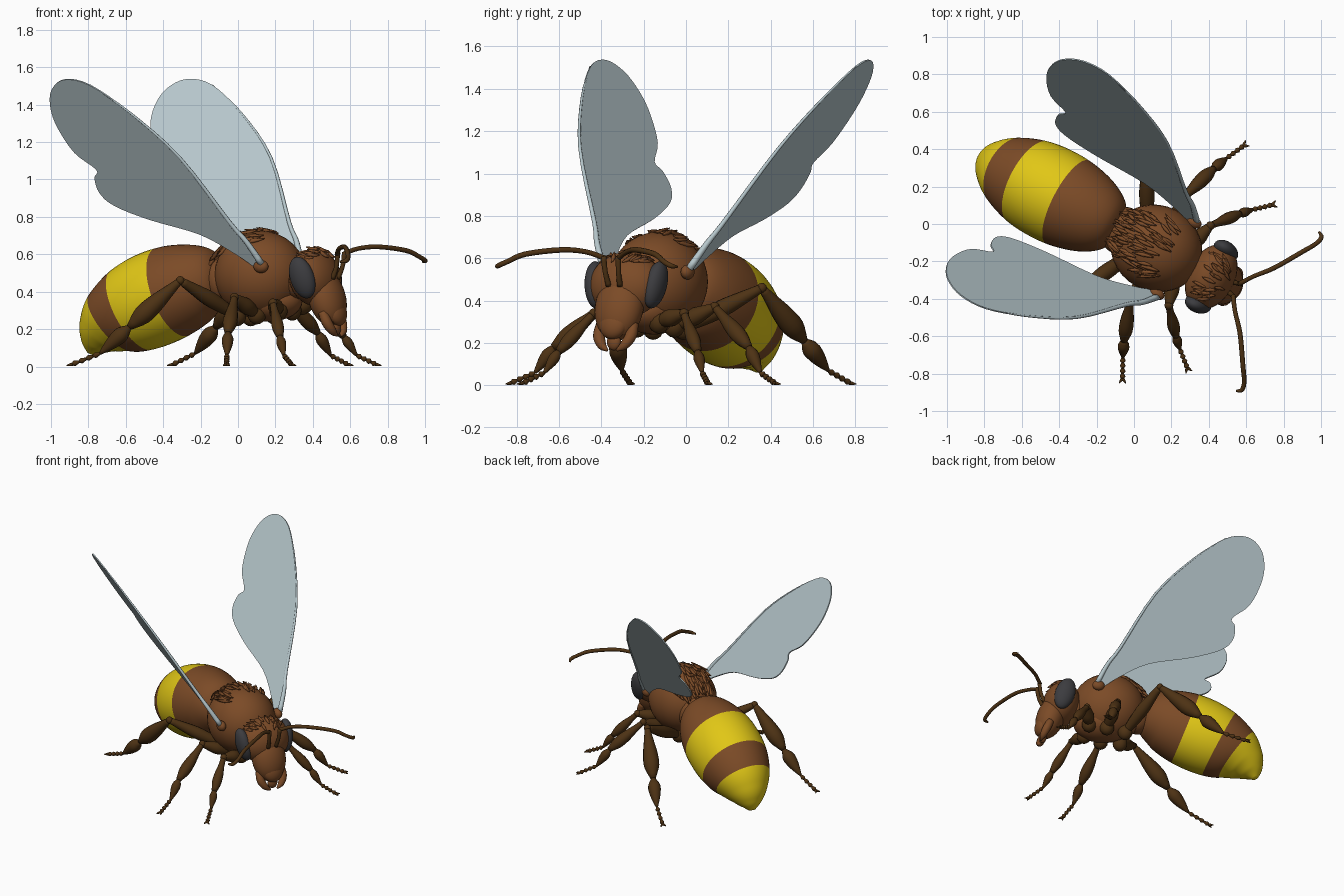
import bpy, bmesh, math, random
from mathutils import Vector, Matrix, Euler

random.seed(4)
if "Cube" in bpy.data.objects:
    bpy.data.objects.remove(bpy.data.objects["Cube"])

# The insect is built along its own axis (x forward, y left), then turned
FRAME = Matrix.Translation((0.12, -0.13, 0)) @ Matrix.Rotation(math.radians(-27.5), 4, 'Z')


def material(name, rgb):
    m = bpy.data.materials.new(name)
    m.use_nodes = True
    m.diffuse_color = (*rgb, 1)
    m.node_tree.nodes["Principled BSDF"].inputs["Base Color"].default_value = (*rgb, 1)
    return m


BROWN = material("body_brown", (0.2, 0.07, 0.02))
YELLOW = material("band_yellow", (0.75, 0.57, 0.008))
DARK = material("leg_dark_brown", (0.075, 0.032, 0.007))
EYE = material("eye_grey", (0.045, 0.045, 0.05))
WING = material("wing_pale_blue", (0.47, 0.57, 0.6))


def finish(name, bm, mats, smooth=True):
    bmesh.ops.recalc_face_normals(bm, faces=bm.faces)
    me = bpy.data.meshes.new(name)
    for f in bm.faces:
        f.smooth = smooth
    bm.to_mesh(me)
    bm.free()
    for m in mats:
        me.materials.append(m)
    ob = bpy.data.objects.new(name, me)
    bpy.context.collection.objects.link(ob)
    ob.matrix_world = FRAME
    return ob


def add_ball(bm, pos, radii, rot=(0, 0, 0), seg=32):
    mat = Matrix.LocRotScale(Vector(pos), Euler([math.radians(a) for a in rot]), Vector(radii))
    bmesh.ops.create_uvsphere(bm, u_segments=seg, v_segments=seg // 2, radius=1, matrix=mat)


def ball(name, pos, radii, mat, rot=(0, 0, 0)):
    bm = bmesh.new()
    add_ball(bm, pos, radii, rot)
    return finish(name, bm, [mat])


def smooth_path(pts, sub):
    """Catmull-Rom interpolation of points of any dimension."""
    p = [Vector(q) for q in pts]
    p = [2 * p[0] - p[1]] + p + [2 * p[-1] - p[-2]]
    out = []
    for a, b, c, d in zip(p, p[1:], p[2:], p[3:]):
        for k in range(sub):
            t = k / sub
            out.append(0.5 * (2 * b + (c - a) * t + (2 * a - 5 * b + 4 * c - d) * t * t
                              + (3 * b - a - 3 * c + d) * t ** 3))
    return out + [p[-2]]


def add_tube(bm, pts, sub=4, seg=12, rule=None):
    """Round sweep through (x, y, z, radius) points."""
    path = smooth_path(pts, sub)
    pos = [q.xyz for q in path]
    side, rings = Vector((0.1, 1, 0.2)), []
    for i, c in enumerate(pos):
        t = (pos[min(i + 1, len(pos) - 1)] - pos[max(i - 1, 0)]).normalized()
        side = (side - t * side.dot(t)).normalized()
        other = t.cross(side)
        r = max(path[i][3], 0.002)
        rings.append([bm.verts.new(c + r * (math.cos(a) * side + math.sin(a) * other))
                      for a in (2 * math.pi * k / seg for k in range(seg))])
    for i, (a, b) in enumerate(zip(rings, rings[1:])):
        for k in range(seg):
            f = bm.faces.new((a[k], a[(k + 1) % seg], b[(k + 1) % seg], b[k]))
            if rule:
                f.material_index = rule((pos[i] + pos[i + 1]) / 2)
    bm.faces.new(rings[0])
    last = bm.faces.new(rings[-1])
    if rule:
        last.material_index = rule(pos[-1])


# Abdomen: a drooping sweep with yellow bands chosen by position along it
def band(c):
    return 1 if -0.77 < c.x < -0.53 or c.x < -0.89 else 0


bm = bmesh.new()
add_tube(bm, [(-.22, 0, .47, .05), (-.26, 0, .465, .14), (-.36, 0, .45, .205), (-.5, 0, .41, .245),
              (-.64, 0, .36, .255), (-.77, 0, .305, .24), (-.88, 0, .245, .2), (-.955, 0, .18, .145),
              (-1.0, 0, .12, .085), (-1.025, 0, .07, .02)], sub=8, seg=48, rule=band)
finish("abdomen", bm, [BROWN, YELLOW])

# Thorax, waist and neck
ball("thorax", (0, 0, .49), (.25, .23, .235), BROWN)
ball("thorax_underside", (.05, 0, .35), (.19, .14, .11), BROWN)
ball("waist", (-.21, 0, .46), (.1, .13, .13), BROWN)
ball("neck", (.23, 0, .47), (.09, .1, .11), BROWN)

# Head: skull, tapering face and a raised lip plate
ball("skull", (.33, 0, .475), (.125, .185, .155), BROWN, (0, -12, 0))
ball("face", (.4, 0, .37), (.095, .12, .165), BROWN, (0, -18, 0))
ball("lip_plate", (.455, 0, .3), (.05, .075, .085), BROWN, (0, -18, 0))
ball("tongue", (.455, 0, .205), (.025, .035, .04), BROWN)


# Fur: flat locks lying on the body
def locks(name, centre, radii, count, lean, spread, length):
    bm = bmesh.new()
    c = Vector(centre)
    for _ in range(count):
        tilt = math.radians(lean + random.uniform(-spread, spread))
        roll = math.radians(random.uniform(-48, 48))
        n = Vector((math.sin(tilt), math.cos(tilt) * math.sin(roll), math.cos(tilt) * math.cos(roll)))
        p = c + Vector([n[i] * radii[i] for i in range(3)])
        back = Vector((-1, n.y * random.uniform(0, 1.2), 0))
        back = (back - n * back.dot(n)).normalized() * length * random.uniform(.7, 1.2)
        add_tube(bm, [(*(p - back * .5), .003), (*p, .011),
                      (*(p + back * .5 + n * .012), .002)], sub=2, seg=6)
    finish(name, bm, [BROWN])


locks("thorax_fur", (0, 0, .49), (.25, .23, .24), 60, -22, 32, .11)
locks("rear_fur", (-.03, 0, .49), (.25, .23, .22), 24, -48, 12, .09)
locks("head_fur", (.33, 0, .475), (.12, .17, .155), 30, 5, 28, .07)

# Wing outline as (forward, up) from the hinge; the plane leans outward
OUTLINE = [(.015, .01), (-.045, .13), (-.116, .23), (-.322, .578), (-.563, .818), (-.77, .965),
           (-.922, .995), (-1.023, .941), (-1.062, .845), (-1.052, .738), (-.988, .604), (-.877, .513),
           (-.904, .47), (-.899, .39), (-.825, .32), (-.625, .246), (-.326, .166), (-.13, .06), (-.01, -.02)]
# Leg joints: hip, knee, shin end, ankle, toe; then the shin thickness
LEGS = {
    "front": ([(.15, .08, .3), (.2, .24, .34), (.31, .37, .16), (.36, .42, .06), (.44, .49, .012)], .032),
    "middle": ([(.03, .1, .28), (0, .3, .37), (.075, .52, .18), (.11, .6, .06), (.16, .7, .012)], .038),
    "hind": ([(-.1, .08, .27), (-.27, .41, .46), (-.53, .5, .21), (-.68, .55, .07), (-.83, .585, .012)], .052),
}


def limb(bm, a, b, profile):
    """Straight limb segment with radii spread evenly along it."""
    n = len(profile) - 1
    add_tube(bm, [(*a.lerp(b, i / n), r) for i, r in enumerate(profile)], sub=3)


for s, label in ((1, "left"), (-1, "right")):
    def side(p):
        return Vector((p[0], p[1] * s, p[2]))

    # Wing membrane, leading vein and hinge
    def on_wing(q):
        return side((.11 + q[0], .22 + .6 * q[1] + .12 * q[0], .54 + q[1]))

    bm = bmesh.new()
    bm.faces.new([bm.verts.new(on_wing(q)) for q in smooth_path(OUTLINE + OUTLINE[:1], 4)[:-1]])
    wing = finish(label + "_wing", bm, [WING], smooth=False)
    solid = wing.modifiers.new("thickness", 'SOLIDIFY')
    solid.thickness, solid.offset = .008, 0
    bm = bmesh.new()
    add_tube(bm, [(*on_wing(q), r) for q, r in zip(OUTLINE, (.018, .014, .011, .008, .006, .004))], seg=8)
    finish(label + "_wing_vein", bm, [WING])
    ball(label + "_wing_hinge", side((.115, .215, .535)), (.042, .03, .035), BROWN)

    # Eye, jaw and cheek feeler
    ball(label + "_eye", side((.335, .16, .475)), (.068, .048, .115), EYE, (-8 * s, -16, 0))
    bm = bmesh.new()
    add_tube(bm, [(*side(p), r) for p, r in (((.42, .085, .29), .025), ((.445, .085, .235), .028),
                                            ((.465, .06, .19), .022), ((.475, .025, .165), .006))])
    finish(label + "_jaw", bm, [BROWN])

    # Antenna: upright stalk, elbow and long whip
    bm = bmesh.new()
    add_tube(bm, [(*side(p), r) for p, r in (((.45, .03, .47), .014), ((.475, .035, .53), .012),
                                            ((.487, .04, .61), .014))])
    add_tube(bm, [(*side(p), r) for p, r in (
        ((.48, .035, .6), .013), ((.53, .107, .63), .012), ((.607, .198, .64), .013), ((.7, .343, .62), .013),
        ((.745, .415, .585), .012), ((.755, .46, .565), .012), ((.73, .48, .56), .006))])
    finish(label + "_antenna", bm, [DARK])

    # Legs: thigh, shin, foot, then small toe beads and claws
    for name, (joints, w) in LEGS.items():
        hip, knee, shin, ankle, toe = [side(j) for j in joints]
        bm = bmesh.new()
        add_ball(bm, hip, (.05, .05, .055), seg=16)
        limb(bm, hip, knee, (.022, .036, .042, .032, .02))
        add_ball(bm, knee, (.024,) * 3, seg=12)
        limb(bm, knee, shin, (.018, w * .65, w * .95, w, .018))
        limb(bm, shin, ankle, (.015, w * .8, w * .75, w * .5, .008))
        for i in range(4):
            limb(bm, ankle.lerp(toe, i / 4), ankle.lerp(toe, (i + 1) / 4), (.007, .011, .015, .007))
        ahead = (toe - ankle).normalized() * .035
        for turn in (-.6, .6):
            tip = toe + Matrix.Rotation(turn, 3, 'Z') @ ahead
            tip.z = .006
            limb(bm, toe, tip, (.009, .007, .002))
        finish(f"{label}_{name}_leg", bm, [DARK])
